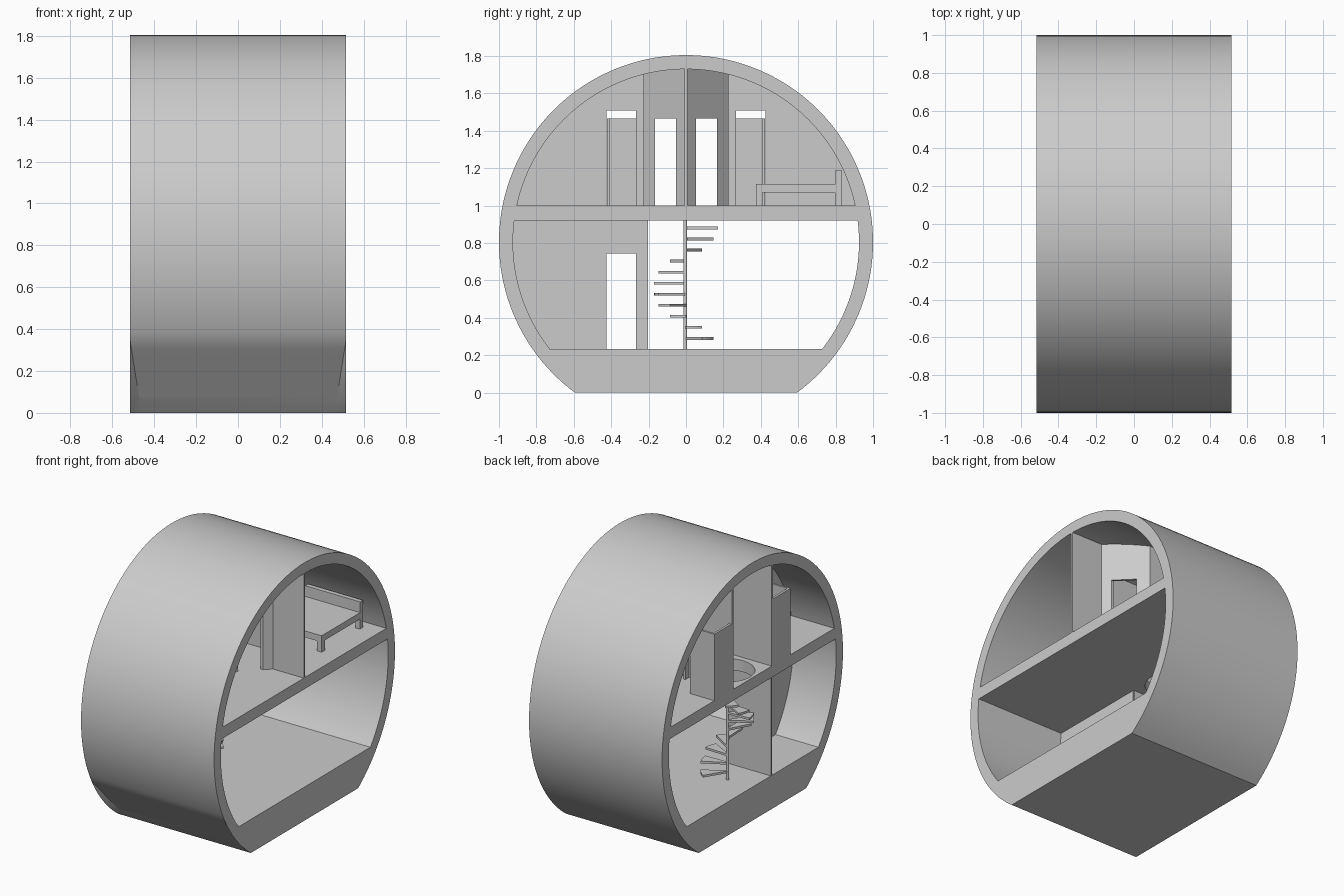
import bpy, bmesh, math

old = bpy.data.objects.get("Cube")
if old:
    bpy.data.objects.remove(old, do_unlink=True)

# One plain material
GREY = (0.6, 0.6, 0.6, 1)
mat = bpy.data.materials.new("plain grey")
mat.use_nodes = True
mat.diffuse_color = GREY
mat.node_tree.nodes["Principled BSDF"].inputs["Base Color"].default_value = GREY

# Main sizes
CZ, R_IN, HALF = 0.805, 0.925, 0.515
GROUND, CEILING, UPPER = 0.235, 0.92, 1.0
HALL, STEP_X, ROOM_X = 0.22, -0.32, -0.175
T = 0.008                       # half wall thickness


def finish(name, bm):
    bmesh.ops.recalc_face_normals(bm, faces=bm.faces)
    mesh = bpy.data.meshes.new(name)
    bm.to_mesh(mesh)
    bm.free()
    mesh.materials.append(mat)
    ob = bpy.data.objects.new(name, mesh)
    bpy.context.collection.objects.link(ob)
    return ob


def prism(name, pts, x0, x1, slope=0.0):
    """Extrude a (y, z) outline along x, optionally skewed by |y|."""
    bm = bmesh.new()
    a, b = [[bm.verts.new((x + slope * abs(y), y, z)) for y, z in pts] for x in (x0, x1)]
    bm.faces.new(a)
    bm.faces.new(b[::-1])
    for i in range(len(pts)):
        j = (i + 1) % len(pts)
        bm.faces.new((a[i], a[j], b[j], b[i]))
    return finish(name, bm)


def box(name, x0, x1, y0, y1, z0, z1):
    return prism(name, [(y0, z0), (y1, z0), (y1, z1), (y0, z1)], x0, x1)


def reach(d, r=R_IN):
    return math.sqrt(r * r - d * d)


def arc(r, a0, a1, n):
    return [(r * math.cos(a0 + (a1 - a0) * i / n), CZ + r * math.sin(a0 + (a1 - a0) * i / n))
            for i in range(n + 1)]


def angle_at(z, r=R_IN):
    return math.asin((z - CZ) / r)


# Outer drum with a flattened lower front panel
def drum():
    low = angle_at(0, 1)
    ring = arc(1, low, math.pi - low, 120)
    z_top = 0.34
    y_top, y_low = -reach(z_top - CZ, 1), -reach(CZ, 1)
    bm = bmesh.new()
    ends, insets = [], []
    for s in (1, -1):
        end = [bm.verts.new((s * HALF, y, z)) for y, z in ring]
        inset = []
        for v, (y, z) in zip(end, ring):
            if y < 0 and z < z_top:
                k = 1 - z / z_top
                v = bm.verts.new((s * (HALF - 0.055 * k), y_top + (y_low - y_top) * k, z))
            inset.append(v)
        ends.append(end)
        insets.append(inset)
        bm.faces.new(end)
    n = len(ring)
    for i in range(n):
        j = (i + 1) % n
        bm.faces.new((insets[0][i], insets[0][j], insets[1][j], insets[1][i]))
        for e, s in zip(ends, insets):
            f = list(dict.fromkeys((e[i], e[j], s[j], s[i])))
            if len(f) > 2:
                bm.faces.new(f)
    return finish("drum_shell", bm)


shell = drum()
a_up, a_ceil, a_gr = (angle_at(z) for z in (UPPER, CEILING, GROUND))
cutters = [
    prism("upper_cutter", arc(R_IN, a_up, math.pi - a_up, 80), -0.6, 0.6),
    prism("lower_cutter", arc(R_IN, a_gr, a_ceil, 28)
          + arc(R_IN, math.pi - a_ceil, math.pi - a_gr, 28), -0.6, 0.6),
]
bm = bmesh.new()
bmesh.ops.create_cone(bm, cap_ends=True, segments=48, radius1=0.175, radius2=0.175, depth=0.2)
bmesh.ops.translate(bm, verts=bm.verts, vec=(STEP_X, 0, 0.96))
cutters.append(finish("stairwell_cutter", bm))

bpy.context.view_layer.objects.active = shell
for c in cutters:
    c.hide_render = True
    m = shell.modifiers.new("cut", "BOOLEAN")
    m.operation, m.solver, m.object = "DIFFERENCE", "EXACT", c
    bpy.ops.object.modifier_apply(modifier=m.name)
    bpy.data.objects.remove(c, do_unlink=True)
bpy.ops.object.select_all(action="DESELECT")
shell.select_set(True)
bpy.ops.object.shade_smooth_by_angle(angle=math.radians(20))


# Upper walls: outline with a doorway notch and a top following the vault
def door_outline(s, y0, d0, d1, y1, head):
    pts = [(y0, UPPER), (d0, UPPER), (d0, head), (d1, head), (d1, UPPER), (y1, UPPER)]
    n = 24
    for i in range(n + 1):
        y = y1 + (y0 - y1) * i / n
        pts.append((y, CZ + reach(y, 0.93)))
    return [(s * y, z) for y, z in pts]


for s, side in ((1, "back"), (-1, "front")):
    prism(side + "_diagonal_wall", door_outline(s, 0, 0.053, 0.167, HALL + T, 1.465),
          0.265, 0.285, slope=-1)
    prism(side + "_cross_wall", door_outline(s, HALL, 0.268, 0.425, 0.9, 1.51),
          ROOM_X - T, ROOM_X + T)
    y_a, y_b = sorted((s * (HALL - T), s * (HALL + T)))
    box(side + "_hall_wall", -HALF, 0.055, y_a, y_b, UPPER, CZ + reach(HALL))
    # Low open-topped closet beside the hall
    y_a, y_b = sorted((s * 0.408, s * 0.422))
    box(side + "_closet_side", -HALF, -0.325, y_a, y_b, UPPER, 1.465)
    y_a, y_b = sorted((s * HALL, s * 0.422))
    box(side + "_closet_end", -HALF, -HALF + 2 * T, y_a, y_b, UPPER, 1.465)

box("bedroom_divider", 0.27, HALF, -T, T, UPPER, CZ + R_IN)

# Lower room walls
steps = 16
outer = [GROUND + (CEILING - GROUND) * i / steps for i in range(steps + 1)]
prism("lower_cross_wall",
      [(-0.21, GROUND), (-0.268, GROUND), (-0.268, 0.745), (-0.425, 0.745), (-0.425, GROUND)]
      + [(-reach(z - CZ, 0.927), z) for z in outer] + [(-0.21, CEILING)],
      ROOM_X - T, ROOM_X + T)
box("lower_hall_wall", -HALF, ROOM_X, -0.217, -0.203, GROUND, CEILING)

# Spiral stair: pole and wedge treads
bm = bmesh.new()
bmesh.ops.create_cone(bm, cap_ends=True, segments=16, radius1=0.01, radius2=0.01,
                      depth=CEILING - GROUND)
bmesh.ops.translate(bm, verts=bm.verts, vec=(STEP_X, -0.004, (CEILING + GROUND) / 2))
finish("stair_pole", bm)

bm = bmesh.new()
for i in range(11):
    mid = math.radians(45 - 30 * i)
    z = 0.283 + 0.059 * i
    rim = [(0.17, mid + math.radians(a)) for a in (-15, -5, 5, 15)]
    plan = [(0.008, mid - 1)] + rim + [(0.008, mid + 1)]
    rings = [[bm.verts.new((STEP_X + r * math.cos(a), r * math.sin(a), h)) for r, a in plan]
             for h in (z, z + 0.015)]
    bm.faces.new(rings[0][::-1])
    bm.faces.new(rings[1])
    for j in range(len(plan)):
        k = (j + 1) % len(plan)
        bm.faces.new((rings[0][j], rings[0][k], rings[1][k], rings[1][j]))
finish("stair_treads", bm)

# Bed
X0, X1, Y0, Y1 = -0.04, 0.385, 0.375, 0.832
box("bed_platform", X0, X1, Y0, Y1, 1.07, 1.115)
box("bed_headboard", X0, X1, 0.8, Y1, 1.115, 1.19)
for x, lr in ((X0, "right"), (X1 - 0.035, "left")):
    for y, fb in ((Y0, "foot"), (Y1 - 0.035, "head")):
        box(f"bed_{fb}_{lr}_leg", x, x + 0.035, y, y + 0.035, UPPER, 1.07)
